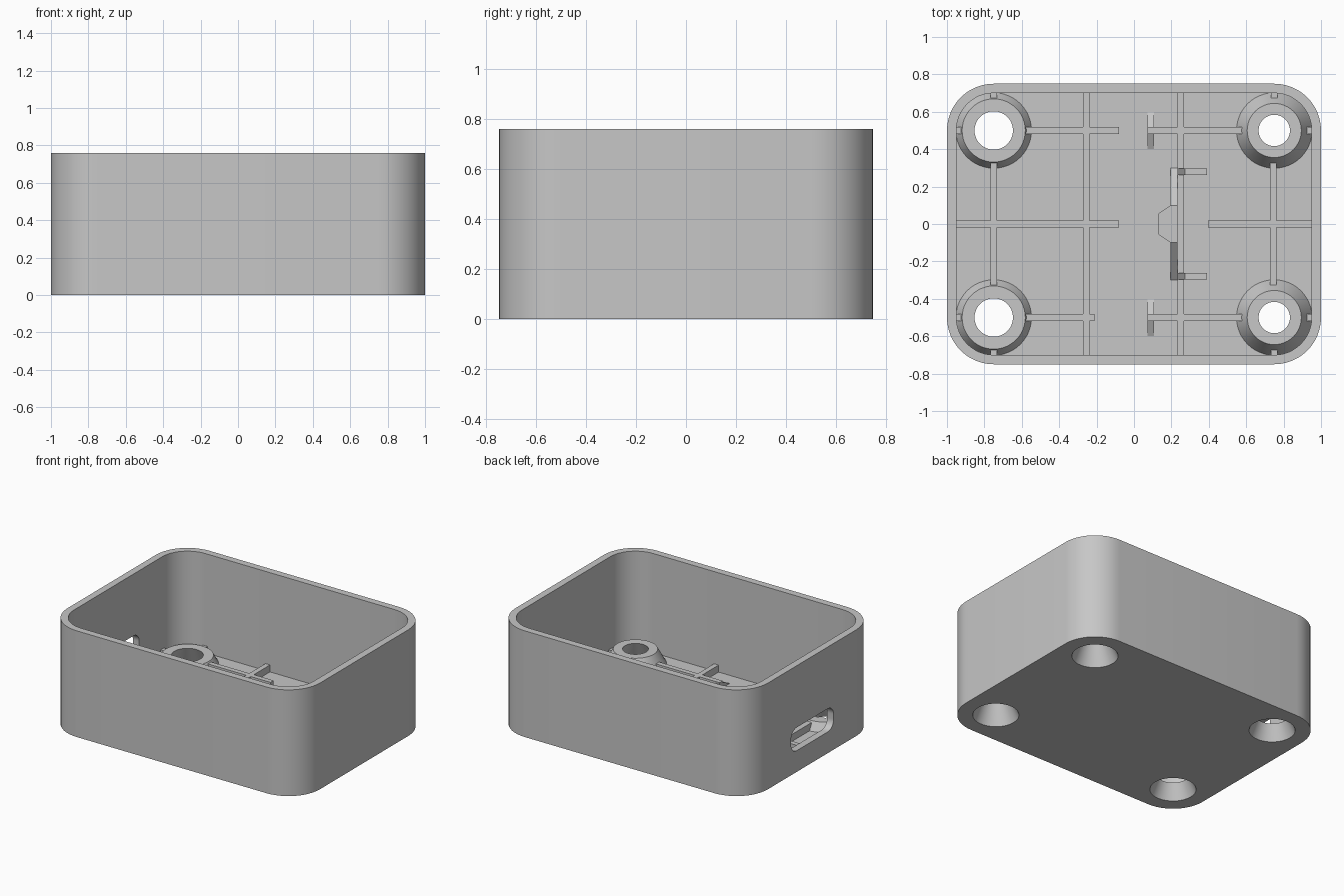
import bpy, bmesh, math

if "Cube" in bpy.data.objects:
    bpy.data.objects.remove(bpy.data.objects["Cube"])

grey = bpy.data.materials.new("matte_grey")
grey.use_nodes = True
color = (0.57, 0.57, 0.57, 1)
grey.diffuse_color = color
grey.node_tree.nodes["Principled BSDF"].inputs["Base Color"].default_value = color

FLOOR, RIB_TOP, HEIGHT = 0.05, 0.1, 0.76
RIB = 0.018                      # half thickness of a rib
POST_X, POST_Y = 0.75, 0.5


def finish(name, bm):
    bmesh.ops.recalc_face_normals(bm, faces=bm.faces)
    mesh = bpy.data.meshes.new(name)
    bm.to_mesh(mesh)
    bm.free()
    mesh.materials.append(grey)
    obj = bpy.data.objects.new(name, mesh)
    bpy.context.collection.objects.link(obj)
    return obj


def prism(name, outline, lo, hi, along="z"):
    """Extrude an xy outline along z, or a yz outline along x."""
    def place(u, v, w):
        return (u, v, w) if along == "z" else (w, u, v)
    bm = bmesh.new()
    low = [bm.verts.new(place(u, v, lo)) for u, v in outline]
    high = [bm.verts.new(place(u, v, hi)) for u, v in outline]
    bm.faces.new(low)
    bm.faces.new(high)
    n = len(outline)
    for i in range(n):
        j = (i + 1) % n
        bm.faces.new((low[i], low[j], high[j], high[i]))
    return finish(name, bm)


def box(name, x0, x1, y0, y1, top=RIB_TOP, bottom=FLOOR - 0.01):
    return prism(name, [(x0, y0), (x1, y0), (x1, y1), (x0, y1)], bottom, top)


def rounded_rect(hx, hy, r, cy=0, steps=12):
    points = []
    for k, (sx, sy) in enumerate([(1, 1), (-1, 1), (-1, -1), (1, -1)]):
        for i in range(steps + 1):
            a = math.pi / 2 * (k + i / steps)
            points.append((sx * (hx - r) + r * math.cos(a),
                           cy + sy * (hy - r) + r * math.sin(a)))
    return points


def lathe(name, profile, x, y, sides=48):
    """Closed ring made by turning an (r, z) loop about a vertical axis."""
    bm = bmesh.new()
    rings = []
    for s in range(sides):
        a = 2 * math.pi * s / sides
        rings.append([bm.verts.new((x + r * math.cos(a), y + r * math.sin(a), z))
                      for r, z in profile])
    n = len(profile)
    for s in range(sides):
        a, b = rings[s], rings[(s + 1) % sides]
        for i in range(n):
            j = (i + 1) % n
            bm.faces.new((a[i], b[i], b[j], a[j]))
    return finish(name, bm)


def smooth(obj):
    bpy.ops.object.select_all(action="DESELECT")
    obj.select_set(True)
    bpy.context.view_layer.objects.active = obj
    bpy.ops.object.shade_smooth_by_angle(angle=math.radians(30))


def cut(obj, cutter):
    mod = obj.modifiers.new("cut", "BOOLEAN")
    mod.operation, mod.solver, mod.object = "DIFFERENCE", "EXACT", cutter
    bpy.context.view_layer.objects.active = obj
    bpy.ops.object.modifier_apply(modifier=mod.name)
    bpy.data.objects.remove(cutter)


def inner_r(z):
    return 0.15 - 0.43 * z


def outer_r(z):
    return 0.202 - 0.55 * (z - FLOOR)


# Open case with rounded corners
case = prism("case_shell", rounded_rect(1, 0.75, 0.25), 0, HEIGHT)
cut(case, prism("cavity_cutter", rounded_rect(0.95, 0.7, 0.2), FLOOR, HEIGHT + 0.2))

# Port opening in the end wall
cut(case, prism("port_cutter", rounded_rect(0.24, 0.083, 0.065, cy=0.235), -1.1, -0.9, "x"))

# Conical screw posts, open through the floor
for sx, side in ((-1, "right"), (1, "left")):
    top = 0.11 if sx < 0 else 0.154
    for sy, end in ((-1, "front"), (1, "back")):
        x, y = sx * POST_X, sy * POST_Y
        bm = bmesh.new()
        cone = bmesh.ops.create_cone(bm, cap_ends=True, segments=48, depth=0.2,
                                     radius1=inner_r(-0.1), radius2=inner_r(0.1))
        bmesh.ops.translate(bm, verts=cone["verts"], vec=(x, y, 0))
        cut(case, finish("hole_cutter", bm))
        post = lathe(f"screw_post_{end}_{side}",
                     [(inner_r(FLOOR), FLOOR), (outer_r(FLOOR), FLOOR),
                      (outer_r(top), top), (inner_r(top), top)], x, y)
        smooth(post)
        # Short ribs joining the post to the walls
        box(f"post_end_rib_{end}_{side}", *sorted((sx * 0.92, sx * 0.955)), y - RIB, y + RIB)
        box(f"post_side_rib_{end}_{side}", x - RIB, x + RIB, *sorted((sy * 0.67, sy * 0.705)))
smooth(case)

# Ribs running front to back
for name, x, half in (("post_rib_right", -POST_X, 0.325), ("post_rib_left", POST_X - 0.005, 0.325),
                      ("cross_rib_right", -0.255, 0.705), ("cross_rib_left", 0.25, 0.705)):
    box(name, x - RIB, x + RIB, -half, half)

# Ribs running side to side
for name, x0, x1, y in (("back_rib_right", -0.58, -0.08, POST_Y),
                        ("back_rib_left", 0.072, 0.58, POST_Y),
                        ("front_rib_right", -0.58, -0.21, -POST_Y),
                        ("front_rib_left", 0.072, 0.58, -POST_Y),
                        ("middle_rib_right", -0.955, -0.08, 0),
                        ("middle_rib_left", 0.395, 0.955, 0)):
    box(name, x0, x1, y - RIB, y + RIB)

# Gabled feet at the ends of the left ribs
for name, y in (("front_rib_foot", -POST_Y), ("back_rib_foot", POST_Y)):
    prism(name, [(y - 0.1, FLOOR), (y + 0.1, FLOOR), (y, RIB_TOP - 0.002)], 0.072, 0.108, "x")

# Board stop: sloped plate, tapered block and two braces
prism("stop_plate", [(-0.3, FLOOR), (0.3, FLOOR), (0.1, 0.2), (-0.1, 0.2)], 0.195, 0.232, "x")
prism("stop_block", [(0.13, -0.055), (0.195, -0.1), (0.232, -0.1),
                     (0.232, 0.1), (0.195, 0.1), (0.13, 0.055)], FLOOR - 0.01, 0.2)
for name, y in (("front", -0.28), ("back", 0.28)):
    box(f"stop_brace_{name}", 0.232, 0.39, y - RIB, y + RIB)
    wedge = box(f"stop_gusset_{name}", 0.232, 0.272, y - RIB, y + RIB, top=0.14, bottom=0.09)
    for v in wedge.data.vertices:
        if v.co.x > 0.25 and v.co.z > 0.12:
            v.co.z = RIB_TOP
